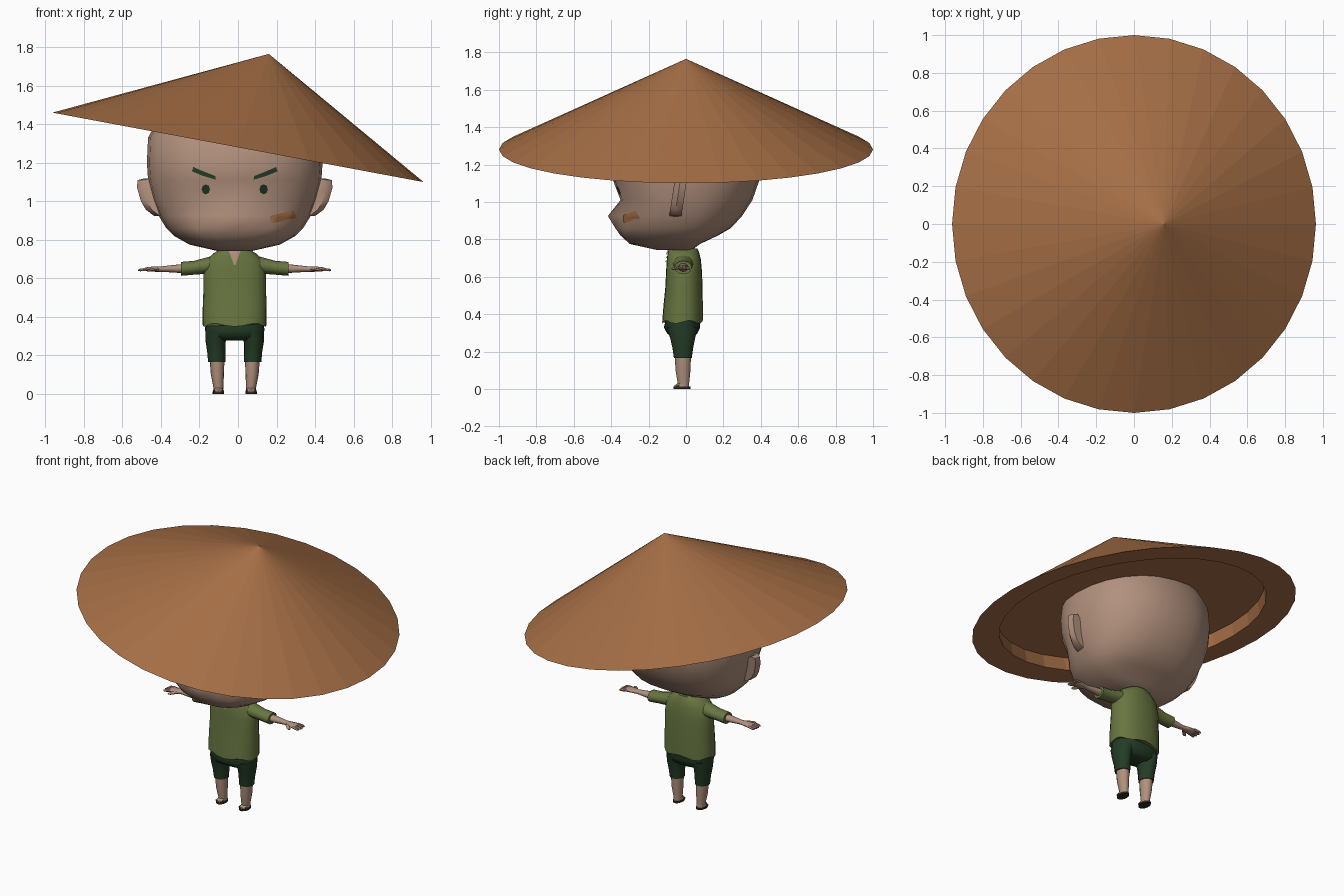
import bpy, bmesh, math
from mathutils import Vector
from mathutils.bvhtree import BVHTree

if "Cube" in bpy.data.objects:
    bpy.data.objects.remove(bpy.data.objects["Cube"])

CX = -0.017   # the figure stands slightly off the hat's centre


def material(name, rgb):
    m = bpy.data.materials.new(name)
    m.diffuse_color = (*rgb, 1)
    m.use_nodes = True
    m.node_tree.nodes["Principled BSDF"].inputs["Base Color"].default_value = m.diffuse_color
    return m


STRAW = material("straw_brown", (0.376, 0.156, 0.060))
SKIN = material("skin", (0.44, 0.28, 0.205))
SHIRT = material("shirt_green", (0.138, 0.180, 0.052))
DARK = material("dark_green", (0.018, 0.045, 0.019))
SOLE = material("sole_dark", (0.030, 0.022, 0.014))
smooth_objects = []


def finish(name, bm, mat, smooth=True, recalc=True):
    if recalc:
        bmesh.ops.recalc_face_normals(bm, faces=bm.faces)
    me = bpy.data.meshes.new(name)
    bm.to_mesh(me)
    bm.free()
    me.materials.append(mat)
    ob = bpy.data.objects.new(name, me)
    bpy.context.collection.objects.link(ob)
    if smooth:
        smooth_objects.append(ob)
    return ob


def loft(name, rings, mat, smooth=True):
    """Closed skin through rings of points, capped at both ends."""
    bm = bmesh.new()
    vs = [[bm.verts.new(p) for p in r] for r in rings]
    n = len(vs[0])
    for a, b in zip(vs, vs[1:]):
        for i in range(n):
            j = (i + 1) % n
            bm.faces.new((a[i], a[j], b[j], b[i]))
    bm.faces.new(vs[0])
    bm.faces.new(vs[-1])
    return finish(name, bm, mat, smooth)


def power(v, e):
    return math.copysign(abs(v) ** e, v)


def body_ring(z, hw, yf, yb, n=24, p=2.3, cx=CX, ym=-0.03):
    """Horizontal rounded outline with separate front and back depth."""
    out = []
    for i in range(n):
        a = 2 * math.pi * i / n
        c, s = power(math.cos(a), 2 / p), power(math.sin(a), 2 / p)
        out.append(Vector((cx + hw * c, ym + s * (yb - ym if s > 0 else ym - yf), z)))
    return out


def limb_ring(s, x, y, z, ry, rz, n=12, slant=0.0):
    """Ring across an arm running along x, on side s."""
    ring = []
    for i in range(n):
        a = 2 * math.pi * i / n
        ring.append(Vector((CX + s * (x + slant * math.cos(a)), y + ry * math.cos(a), z + rz * math.sin(a))))
    return ring


def decal(name, outline, target, mat):
    """Thin patch of an (x, z) outline laid on the front of a part."""
    tree = BVHTree.FromPolygons([v.co for v in target.data.vertices],
                                [p.vertices[:] for p in target.data.polygons])
    bm = bmesh.new()
    vs = [bm.verts.new((CX + x, 0, z)) for x, z in outline]
    mid = bm.verts.new(sum((v.co for v in vs), Vector()) / len(vs))
    for i, v in enumerate(vs):
        bm.faces.new((v, vs[(i + 1) % len(vs)], mid))
    bmesh.ops.subdivide_edges(bm, edges=bm.edges[:], cuts=3, use_grid_fill=True)
    for v in bm.verts:
        hit = tree.ray_cast(Vector((v.co.x, -2, v.co.z)), Vector((0, 1, 0)))[0]
        v.co.y = (hit.y if hit else -0.09) - 0.005
    bm.normal_update()
    for f in bm.faces:
        if f.normal.y > 0:
            f.normal_flip()
    return finish(name, bm, mat, recalc=False)


# Hat: tilted 32-sided cone with a recessed underside
bm = bmesh.new()
tilt, N = math.atan2(0.36, 1.925), 32


def hat_point(u, v, h):
    return (u * math.cos(tilt) + h * math.sin(tilt), v,
            1.28 - u * math.sin(tilt) + h * math.cos(tilt))


def hat_ring(r, h, shift=0.0):
    return [bm.verts.new(hat_point(shift + 0.98 * r * math.cos(2 * math.pi * i / N),
                                   r * math.sin(2 * math.pi * i / N), h)) for i in range(N)]


rim, lip, recess = hat_ring(1.0, 0), hat_ring(0.825, 0, 0.01), hat_ring(0.825, 0.082, 0.01)
apex = bm.verts.new(hat_point(0.068, 0, 0.506))
for i in range(N):
    j = (i + 1) % N
    bm.faces.new((rim[i], rim[j], apex))
    bm.faces.new((rim[j], rim[i], lip[i], lip[j]))
    bm.faces.new((lip[j], lip[i], recess[i], recess[j]))
bm.faces.new(recess)
finish("hat", bm, STRAW, smooth=False)

# Head: broad skull with heavy brow, full cheeks and a small nose
profile = [(0.742, 0.09, -0.15, 0.03), (0.775, 0.235, -0.30, 0.075), (0.82, 0.315, -0.35, 0.17),
           (0.86, 0.355, -0.365, 0.24), (0.925, 0.395, -0.362, 0.30), (1.01, 0.425, -0.35, 0.355),
           (1.11, 0.45, -0.388, 0.39), (1.2, 0.456, -0.395, 0.40), (1.33, 0.45, -0.37, 0.385),
           (1.44, 0.39, -0.31, 0.33), (1.52, 0.26, -0.20, 0.22), (1.555, 0.10, -0.10, 0.08)]
rings = [body_ring(*p) for p in profile]
rings[4][18].y = -0.418   # nose tip
rings[3][18].y = -0.378
head = loft("head", rings, SKIN)

# Ears: outline in (x, z), leaning back at the top
ear = [(0.38, 1.10), (0.46, 1.10), (0.475, 1.117), (0.505, 1.11), (0.507, 1.07),
       (0.487, 1.0), (0.462, 0.957), (0.42, 0.925), (0.36, 0.92)]
for s, side in ((-1, "left"), (1, "right")):
    loft(side + "_ear", [[Vector((CX + s * (x - dx), y + 0.15 * (z - 1.02), z)) for x, z in ear]
                         for y, dx in ((-0.075, 0.03), (-0.045, 0), (-0.01, 0.012))], SKIN)

# Eyebrows and eyes
for s, side in ((-1, "left"), (1, "right")):
    decal(side + "_eyebrow", [(s * x, z) for x, z in
          ((0.098, 1.112), (0.10, 1.13), (0.165, 1.156), (0.215, 1.178), (0.222, 1.155), (0.165, 1.132))],
          head, DARK)
    decal(side + "_eye", [(s * (0.15 + 0.022 * math.cos(a)), 1.062 + 0.026 * math.sin(a))
                          for a in (k * math.pi / 4 for k in range(8))], head, DARK)
# Cheek plaster
decal("cheek_plaster", [(0.183, 0.922), (0.195, 0.928), (0.30, 0.950), (0.312, 0.945),
                        (0.318, 0.915), (0.308, 0.908), (0.2, 0.887), (0.186, 0.892)], head, STRAW)

# Neck
loft("neck", [body_ring(z, 0.06, -0.08, 0.045, 12, 2, ym=-0.018) for z in (0.66, 0.79)], SKIN)

# Shirt with wavy hem
rows = [(0.358, 0.166, -0.128, 0.09), (0.45, 0.166, -0.12, 0.09), (0.55, 0.162, -0.11, 0.088),
        (0.62, 0.162, -0.107, 0.086), (0.69, 0.148, -0.103, 0.08), (0.73, 0.11, -0.098, 0.07),
        (0.75, 0.075, -0.092, 0.06)]
rings = [body_ring(*r, ym=-0.018) for r in rows]
for i, v in enumerate(rings[0]):
    v.z += 0.009 * math.sin(5 * 2 * math.pi * i / 24)
shirt = loft("shirt", rings, SHIRT)
decal("open_neck", [(-0.032, 0.747), (0.032, 0.747), (0.004, 0.67), (-0.004, 0.67)], shirt, SKIN)

for s, side in ((-1, "left"), (1, "right")):
    # Sleeve
    loft(side + "_sleeve", [limb_ring(s, *r) for r in (
        (0.07, -0.015, 0.675, 0.065, 0.055), (0.14, -0.015, 0.667, 0.052, 0.043),
        (0.21, -0.015, 0.655, 0.044, 0.036), (0.28, -0.015, 0.649, 0.046, 0.036))], SHIRT)
    # Forearm and palm
    loft(side + "_arm", [limb_ring(s, *r) for r in (
        (0.25, -0.015, 0.65, 0.028, 0.024), (0.30, -0.015, 0.65, 0.026, 0.021),
        (0.38, -0.015, 0.648, 0.017, 0.014), (0.41, -0.017, 0.648, 0.027, 0.014),
        (0.45, -0.017, 0.647, 0.034, 0.012), (0.465, -0.017, 0.647, 0.030, 0.008))], SKIN)
    # Fingers and thumb, each from root to tip
    digits = [((0.45, -0.017 + k * 0.017), (0.503 - 0.004 * abs(k), -0.017 + k * 0.021))
              for k in (-1.5, -0.5, 0.5, 1.5)] + [((0.40, -0.03), (0.445, -0.075))]
    for k, ((x0, y0), (x1, y1)) in enumerate(digits):
        sl = 0.007 if k == 4 else 0.0
        loft(f"{side}_digit_{k + 1}", [
            limb_ring(s, x0 + t * (x1 - x0), y0 + t * (y1 - y0), 0.648 - 0.006 * t, r, r * 0.9, 6, sl)
            for t, r in ((0, 0.010), (0.8, 0.0085), (1, 0.004))], SKIN)

# Shorts: seat plus two legs
loft("shorts_seat", [body_ring(*r, ym=-0.018) for r in (
    (0.278, 0.10, -0.07, 0.04), (0.295, 0.145, -0.10, 0.06),
    (0.33, 0.154, -0.118, 0.076), (0.40, 0.15, -0.10, 0.07))], DARK)


def leg_rings(s, rows, n=14):
    return [body_ring(z, rx, y - ry, y + ry, n, 2, CX + s * x, y) for z, x, y, rx, ry in rows]


for s, side in ((-1, "left"), (1, "right")):
    loft(side + "_shorts_leg", leg_rings(s, (
        (0.165, 0.093, -0.017, 0.045, 0.049), (0.22, 0.095, -0.017, 0.048, 0.057),
        (0.27, 0.099, -0.018, 0.052, 0.068), (0.33, 0.092, -0.02, 0.06, 0.085))), DARK)
    loft(side + "_calf", leg_rings(s, (
        (0.012, 0.085, -0.012, 0.025, 0.030), (0.035, 0.085, -0.014, 0.026, 0.032),
        (0.10, 0.09, -0.016, 0.034, 0.041), (0.19, 0.092, -0.017, 0.039, 0.045))), SKIN)
    # Foot, sandal sole and strap
    loft(side + "_foot", leg_rings(s, (
        (0.010, 0.085, -0.022, 0.026, 0.040), (0.020, 0.085, -0.022, 0.026, 0.040),
        (0.030, 0.085, -0.016, 0.022, 0.030))), SKIN)
    loft(side + "_sandal_sole", leg_rings(s, (
        (0.0, 0.085, -0.022, 0.030, 0.046), (0.012, 0.085, -0.022, 0.030, 0.046))), SOLE)
    loft(side + "_sandal_strap", [
        [Vector((CX + s * 0.085 + 0.030 * math.cos(a), y, 0.010 + h * math.sin(a)))
         for a in (k * math.pi / 8 for k in range(9))]
        for y, h in ((-0.050, 0.013), (-0.036, 0.021))], DARK)

# Smooth shading that keeps hems and rims crisp
for ob in smooth_objects:
    ob.select_set(True)
bpy.context.view_layer.objects.active = head
bpy.ops.object.shade_smooth_by_angle(angle=math.radians(50))
